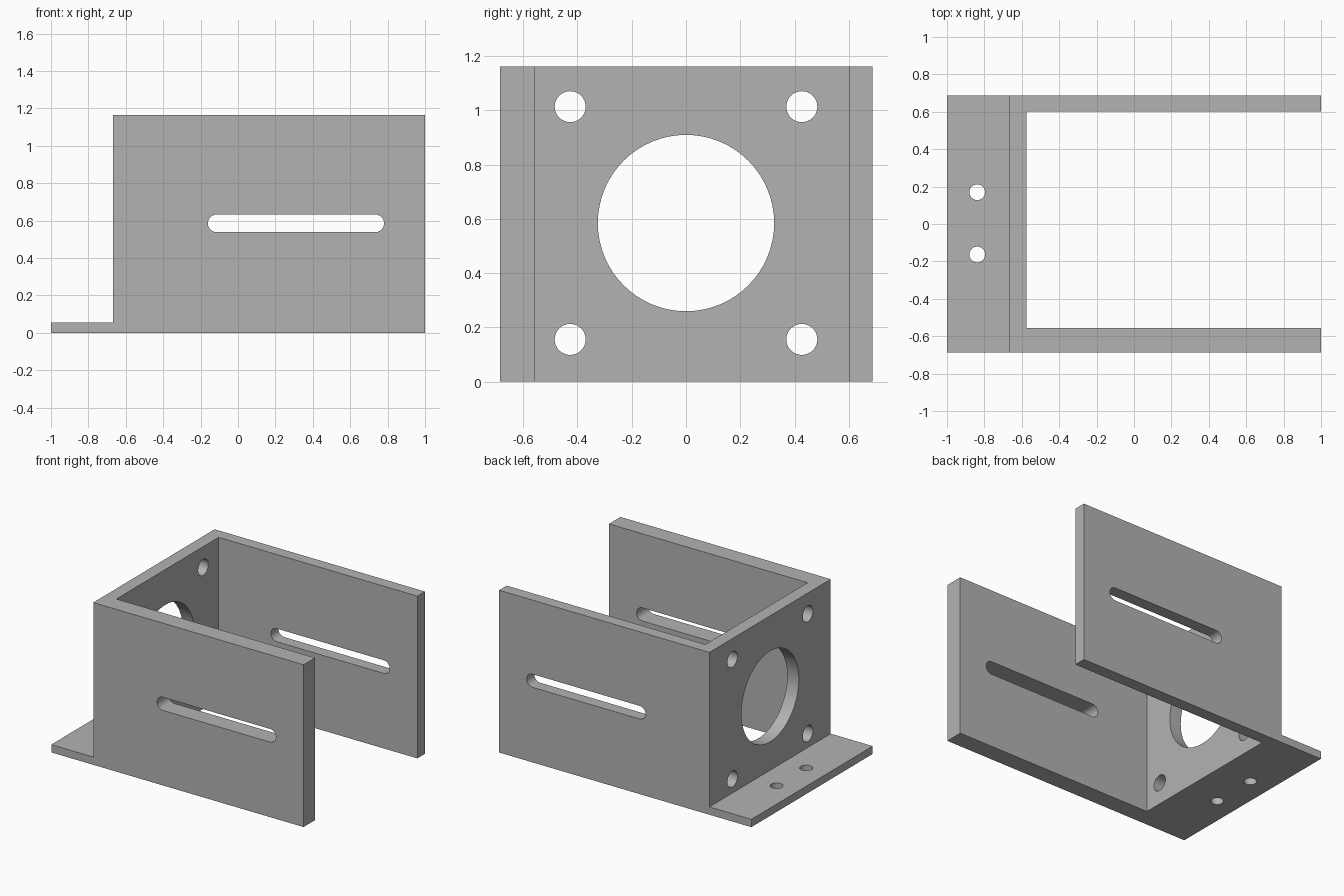
import bpy, bmesh, math
from mathutils import Matrix, Vector

cube = bpy.data.objects.get("Cube")
if cube:
    bpy.data.objects.remove(cube, do_unlink=True)

grey = bpy.data.materials.new("plain grey")
grey.use_nodes = True
grey.diffuse_color = (0.45, 0.45, 0.45, 1)
grey.node_tree.nodes["Principled BSDF"].inputs["Base Color"].default_value = (0.45, 0.45, 0.45, 1)

HEIGHT = 1.163
FRONT, BACK = -0.686, 0.688
PLATE_X = -0.667      # outer face of the mounting plate
MID_Z = 0.585


def prism(name, outline, depth, matrix=Matrix()):
    """Extrude a flat outline along its local z and place it."""
    bm = bmesh.new()
    face = bm.faces.new([bm.verts.new((u, v, 0)) for u, v in outline])
    ext = bmesh.ops.extrude_face_region(bm, geom=[face])
    moved = [g for g in ext["geom"] if isinstance(g, bmesh.types.BMVert)]
    bmesh.ops.translate(bm, verts=moved, vec=(0, 0, depth))
    bmesh.ops.recalc_face_normals(bm, faces=bm.faces)
    bm.transform(matrix)
    mesh = bpy.data.meshes.new(name)
    bm.to_mesh(mesh)
    bm.free()
    mesh.materials.append(grey)
    obj = bpy.data.objects.new(name, mesh)
    bpy.context.collection.objects.link(obj)
    return obj


def rounded_slot(radius, half_straight=0.0, steps=32):
    """Circle, or a slot when half_straight is positive."""
    pts = []
    for side in (1, -1):
        for i in range(steps + (half_straight > 0)):
            a = math.pi * i / steps - side * math.pi / 2
            pts.append((side * half_straight + radius * math.cos(a), radius * math.sin(a)))
    return pts


def combine(target, other, operation):
    mod = target.modifiers.new(operation.lower(), "BOOLEAN")
    mod.operation = operation
    mod.solver = "EXACT"
    mod.object = other
    bpy.context.view_layer.objects.active = target
    bpy.ops.object.modifier_apply(modifier=mod.name)
    bpy.data.objects.remove(other, do_unlink=True)


# U-shaped body: thick front wall, mounting plate, thinner back wall
bracket = prism("motor_bracket", [
    (PLATE_X, FRONT), (1, FRONT), (1, -0.556), (-0.575, -0.556),
    (-0.575, 0.602), (1, 0.602), (1, BACK), (PLATE_X, BACK)], HEIGHT)

# Foot flange, running into the mounting plate
flange = prism("foot_flange", [(-1, FRONT), (-0.62, FRONT), (-0.62, BACK), (-1, BACK)], 0.056)
combine(bracket, flange, "UNION")

# Bore and four corner screw holes through the mounting plate
along_x = Matrix.Rotation(math.pi / 2, 4, "Y")
bores = [(0, MID_Z, 0.325)]
bores += [(y, MID_Z + dz, 0.057) for y in (-0.427, 0.427) for dz in (-0.429, 0.429)]
for y, z, r in bores:
    cutter = prism("plate_hole", rounded_slot(r), 0.3,
                   Matrix.Translation(Vector((-0.75, y, z))) @ along_x)
    combine(bracket, cutter, "DIFFERENCE")

# Adjustment slot through both side walls
along_y = Matrix.Rotation(math.pi / 2, 4, "X")
slot = prism("wall_slot", rounded_slot(0.047, 0.424), 2,
             Matrix.Translation(Vector((0.31, 1, MID_Z))) @ along_y)
combine(bracket, slot, "DIFFERENCE")

# Two fixing holes in the flange
for y in (-0.163, 0.17):
    cutter = prism("flange_hole", rounded_slot(0.042), 0.3,
                   Matrix.Translation(Vector((-0.838, y, -0.1))))
    combine(bracket, cutter, "DIFFERENCE")

# Smooth hole walls, sharp edges elsewhere
bpy.ops.object.select_all(action="DESELECT")
bracket.select_set(True)
bpy.context.view_layer.objects.active = bracket
bpy.ops.object.shade_smooth_by_angle(angle=math.radians(30))
